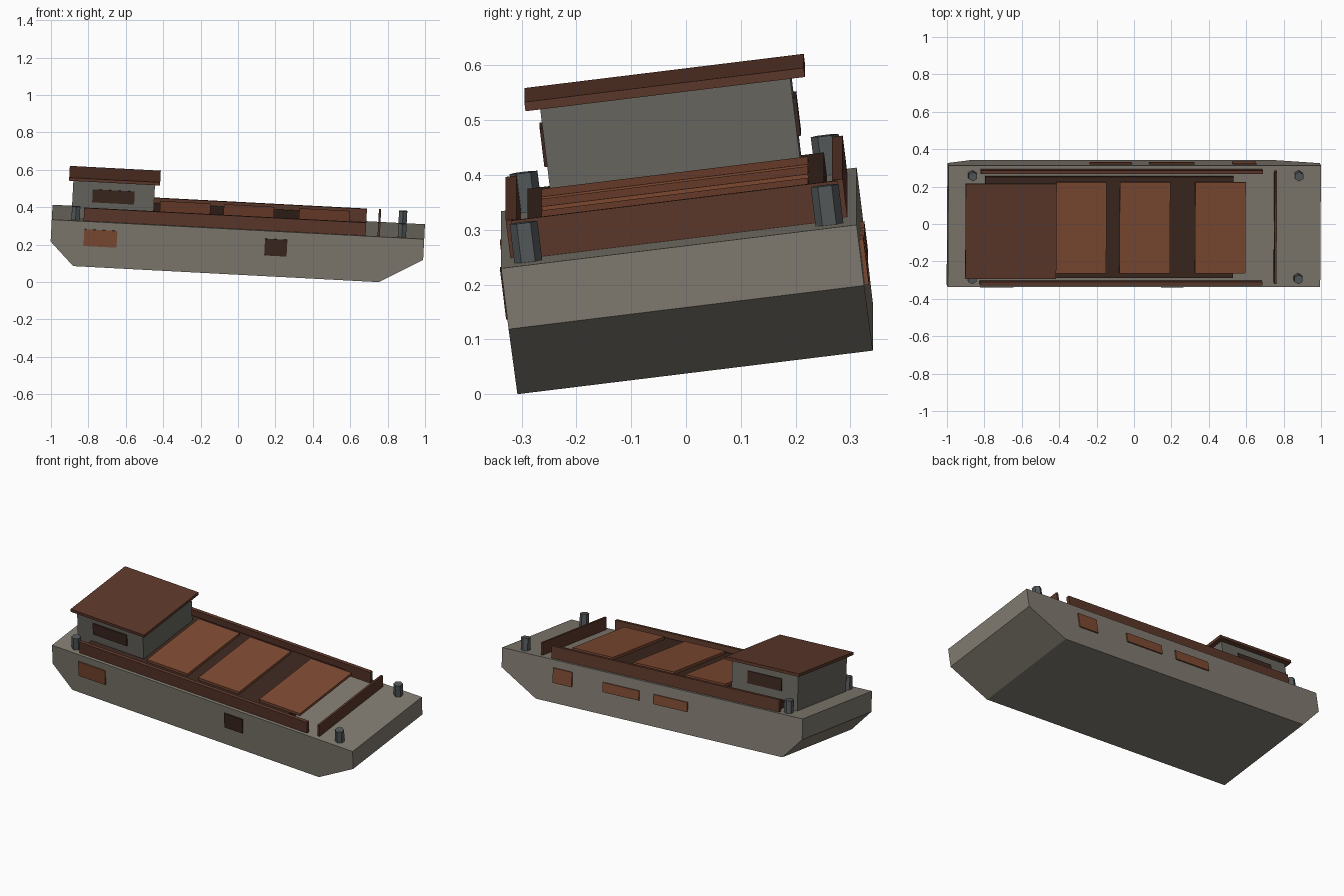
import bpy, bmesh, math
from mathutils import Matrix, Vector

if "Cube" in bpy.data.objects:
    bpy.data.objects.remove(bpy.data.objects["Cube"])

# Whole boat is listing: roll about x, then pitch about y; local origin = deck centre
TILT = (Matrix.Translation((0.002, -0.013, 0.3215))
        @ Matrix.Rotation(math.radians(3), 4, 'Y')
        @ Matrix.Rotation(math.radians(7), 4, 'X'))


def material(name, rgb):
    m = bpy.data.materials.new(name)
    m.diffuse_color = (*rgb, 1)
    m.use_nodes = True
    m.node_tree.nodes["Principled BSDF"].inputs["Base Color"].default_value = m.diffuse_color
    return m


HULL = material("hull_grey", (0.22, 0.20, 0.165))
WALL = material("wall_grey", (0.14, 0.135, 0.115))
STEEL = material("steel", (0.09, 0.10, 0.105))
BROWN = material("brown", (0.11, 0.04, 0.024))
RUST = material("rust", (0.21, 0.068, 0.033))
DARK = material("dark_brown", (0.045, 0.021, 0.014))


def add(name, bm, loc, mat):
    bmesh.ops.recalc_face_normals(bm, faces=bm.faces)
    mesh = bpy.data.meshes.new(name)
    bm.to_mesh(mesh)
    bm.free()
    mesh.materials.append(mat)
    ob = bpy.data.objects.new(name, mesh)
    bpy.context.collection.objects.link(ob)
    ob.matrix_world = TILT @ Matrix.Translation(loc)
    return ob


def box(name, centre, size, mat):
    bm = bmesh.new()
    bmesh.ops.create_cube(bm, size=1)
    bmesh.ops.scale(bm, vec=size, verts=bm.verts)
    return add(name, bm, centre, mat)


def post(name, base, radius, height, mat):
    bm = bmesh.new()
    bmesh.ops.create_cone(bm, cap_ends=True, segments=6, radius1=radius,
                          radius2=radius, depth=height)
    # points of the hexagon face sideways
    c = [v.co for v in bm.verts]
    if max(v.x for v in c) > max(v.y for v in c):
        bmesh.ops.rotate(bm, matrix=Matrix.Rotation(math.pi / 2, 3, 'Z'), verts=bm.verts)
    return add(name, bm, Vector(base) + Vector((0, 0, height / 2)), mat)


# Hull: side profile extruded across the beam
HALF = 0.327
profile = [(-0.997, 0), (0.997, 0), (0.997, -0.112), (0.766, -0.244),
           (-0.87, -0.244), (-0.997, -0.118)]
bm = bmesh.new()
face = bm.faces.new([bm.verts.new((x, -HALF, z)) for x, z in profile])
ext = bmesh.ops.extrude_face_region(bm, geom=[face])
bmesh.ops.translate(bm, vec=(0, 2 * HALF, 0),
                    verts=[g for g in ext["geom"] if isinstance(g, bmesh.types.BMVert)])
add("hull", bm, (0, 0, 0), HULL)

# Hold base and its three hatch covers
box("hold_base", (-0.137, 0, 0.0225), (1.33, 0.545, 0.045), DARK)
for i, x in enumerate((-0.288, 0.053, 0.457)):
    box(f"hatch_cover_{i + 1}", (x, 0, 0.053), (0.27, 0.49, 0.016), RUST)

# Cabin with overhanging roof
box("cabin", (-0.674, 0, 0.103), (0.437, 0.46, 0.206), WALL)
box("cabin_roof", (-0.672, 0, 0.214), (0.487, 0.514, 0.017), BROWN)

# Parts mirrored port and starboard
for side, s in (("front", -1), ("back", 1)):
    box(f"side_rail_{side}", (-0.072, 0.3 * s, 0.035), (1.51, 0.02, 0.07), BROWN)
    box(f"cabin_window_{side}", (-0.674, 0.23 * s, 0.128), (0.225, 0.012, 0.07), DARK)
    for end, x in (("bow", 0.877), ("stern", -0.87)):
        post(f"bollard_{end}_{side}", (x, 0.277 * s, 0), 0.0256, 0.072, STEEL)

# Breakwater board across the bow
box("breakwater", (0.753, 0, 0.036), (0.012, 0.6, 0.072), BROWN)

# Patches on the hull sides: x, side, width, height
patches = [(-0.732, -1, 0.177, 0.09, RUST), (0.207, -1, 0.12, 0.09, DARK),
           (0.591, 1, 0.126, 0.085, RUST), (0.203, 1, 0.24, 0.055, RUST),
           (-0.125, 1, 0.225, 0.055, RUST)]
for i, (x, s, w, h, mat) in enumerate(patches):
    box(f"hull_patch_{i + 1}", (x, HALF * s, -0.087), (w, 0.014, h), mat)
